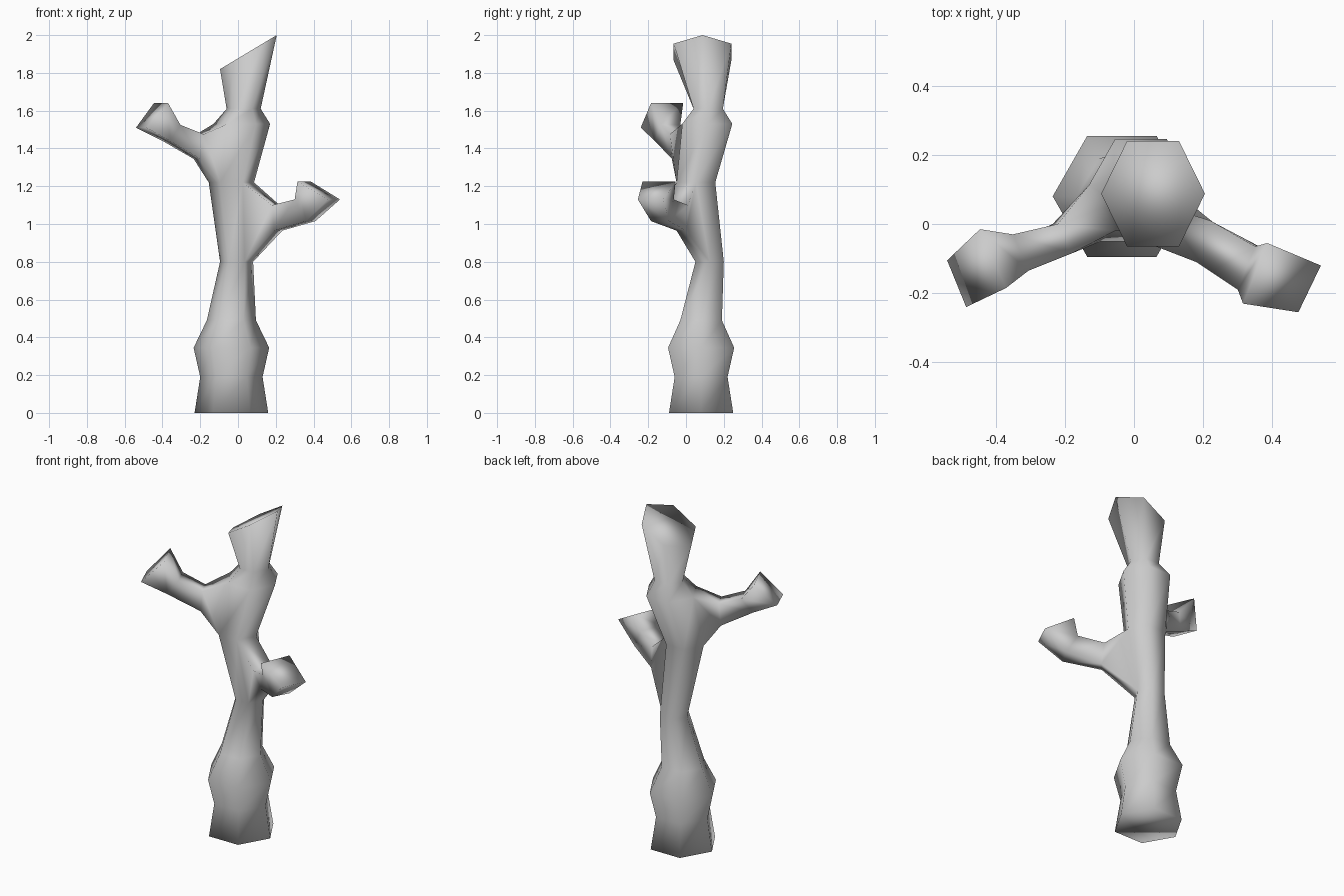
import bpy, bmesh
from math import radians, cos

bm = bmesh.new()

# Trunk: hexagonal rings (x min, x max, y min, y max, z, tilt along x)
profile = [
    (-0.23, 0.16, -0.09, 0.25, 0.00, 0),
    (-0.20, 0.13, -0.06, 0.22, 0.19, 0),
    (-0.235, 0.165, -0.095, 0.255, 0.345, 0),
    (-0.165, 0.095, -0.03, 0.19, 0.49, 0),
    (-0.095, 0.08, 0.05, 0.20, 0.80, 0),
    (-0.155, 0.085, -0.05, 0.155, 1.22, 0),
    (-0.13, 0.17, -0.02, 0.245, 1.53, 0),
    (-0.06, 0.12, 0.04, 0.195, 1.61, 0),
    (-0.095, 0.205, -0.065, 0.24, 1.91, 0.6),
]


def hex_ring(x0, x1, y0, y1, z, tilt):
    cx, rx = (x0 + x1) / 2, (x1 - x0) / 2
    cy, ry = (y0 + y1) / 2, (y1 - y0) / 2
    side = (0, 1, 1, 0, -1, -1)
    ring = []
    for k in range(6):
        dx = rx * cos(radians(60 * k))
        ring.append(bm.verts.new((cx + dx, cy + ry * side[k], z + tilt * dx)))
    return ring


def bridge(a, b, skip=None):
    n = len(a)
    for k in range(n):
        if k != skip:
            j = (k + 1) % n
            bm.faces.new((a[k], a[j], b[j], b[k]))


rings = [hex_ring(*p) for p in profile]
openings = {4: 5, 5: 3}  # trunk segment -> side where a branch grows
for i in range(len(rings) - 1):
    bridge(rings[i], rings[i + 1], openings.get(i))
bm.faces.new(rings[0][::-1])
bm.faces.new(rings[-1])


# Branches: four-sided limbs grown out of the trunk openings, flared at the cut end
def branch(level, back, front, sections):
    lo, hi = rings[level], rings[level + 1]
    prev = [lo[back], lo[front], hi[front], hi[back]]
    for section in sections:
        cur = [bm.verts.new(p) for p in section]
        bridge(prev, cur)
        prev = cur
    bm.faces.new(prev)


branch(4, 0, 5, [
    [(0.235, 0.0, 0.965), (0.19, -0.05, 0.965), (0.18, -0.11, 1.10), (0.22, 0.01, 1.10)],
    [(0.41, -0.09, 1.015), (0.36, -0.185, 1.015), (0.30, -0.19, 1.13), (0.35, -0.065, 1.13)],
    [(0.54, -0.12, 1.13), (0.475, -0.255, 1.13), (0.315, -0.23, 1.225), (0.385, -0.055, 1.225)],
])
branch(5, 3, 4, [
    [(-0.235, 0.0, 1.345), (-0.20, -0.075, 1.345), (-0.18, -0.085, 1.475), (-0.22, 0.0, 1.475)],
    [(-0.40, -0.075, 1.44), (-0.36, -0.165, 1.44), (-0.305, -0.135, 1.525), (-0.35, -0.03, 1.525)],
    [(-0.54, -0.105, 1.51), (-0.485, -0.24, 1.51), (-0.37, -0.185, 1.64), (-0.445, -0.015, 1.64)],
])

bmesh.ops.recalc_face_normals(bm, faces=bm.faces)
for f in bm.faces:
    f.smooth = True

mesh = bpy.data.meshes.new("tree_trunk")
bm.to_mesh(mesh)
bm.free()
bpy.context.collection.objects.link(bpy.data.objects.new("tree_trunk", mesh))
